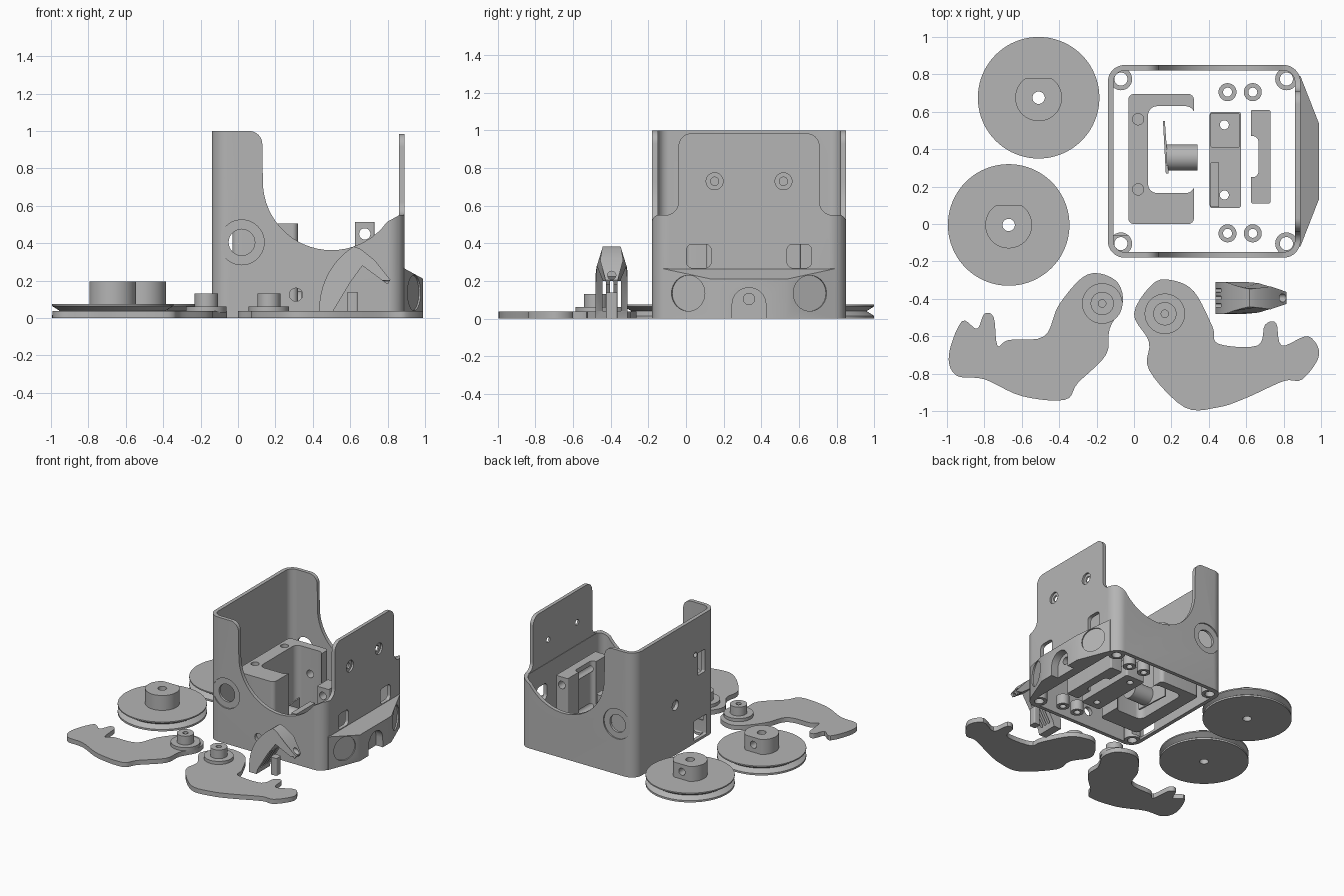
import bpy, bmesh, math

if "Cube" in bpy.data.objects:
    bpy.data.objects.remove(bpy.data.objects["Cube"])

grey = bpy.data.materials.new("light_grey")
grey.use_nodes = True
shade = (.46, .46, .46, 1)
grey.diffuse_color = shade
grey.node_tree.nodes["Principled BSDF"].inputs["Base Color"].default_value = shade
parts = []


def make(name, bm):
    """Turn a bmesh into a grey object in the scene."""
    bmesh.ops.recalc_face_normals(bm, faces=bm.faces)
    mesh = bpy.data.meshes.new(name)
    bm.to_mesh(mesh)
    bm.free()
    mesh.materials.append(grey)
    obj = bpy.data.objects.new(name, mesh)
    bpy.context.collection.objects.link(obj)
    return obj


def prism(name, outline, axis, start, end):
    """Extrude a flat outline along an axis."""
    def place(u, v, w):
        return {"X": (w, u, v), "Y": (u, w, v), "Z": (u, v, w)}[axis]
    bm = bmesh.new()
    low = [bm.verts.new(place(u, v, start)) for u, v in outline]
    high = [bm.verts.new(place(u, v, end)) for u, v in outline]
    bm.faces.new(low)
    bm.faces.new(high)
    for i in range(len(outline)):
        bm.faces.new((low[i - 1], low[i], high[i], high[i - 1]))
    return make(name, bm)


def lathe(name, profile, centre_x, centre_y, segments=64):
    """Spin a closed loop of (radius, height) round an upright axis."""
    bm = bmesh.new()
    rings = []
    for i in range(segments):
        turn = math.tau * i / segments
        rings.append([bm.verts.new((centre_x + radius * math.cos(turn),
                                    centre_y + radius * math.sin(turn), height))
                      for radius, height in profile])
    for i in range(segments):
        previous, current = rings[i - 1], rings[i]
        for k in range(len(profile)):
            bm.faces.new((previous[k - 1], current[k - 1], current[k], previous[k]))
    return make(name, bm)


def arc(u, v, radius, start, end, steps=10):
    """Points on an arc whose angles are counted in quarter turns."""
    turns = [math.pi / 2 * (start + (end - start) * i / steps) for i in range(steps + 1)]
    return [(u + radius * math.cos(t), v + radius * math.sin(t)) for t in turns]


def circle(u, v, radius):
    return arc(u, v, radius, 0, 4, 40)[:-1]


def rounded(left, right, bottom, top, radius):
    """Rectangle with rounded corners."""
    corners = ((right - radius, top - radius), (left + radius, top - radius),
               (left + radius, bottom + radius), (right - radius, bottom + radius))
    return [p for k, (u, v) in enumerate(corners) for p in arc(u, v, radius, k, k + 1)]


def smooth_loop(points, steps=5):
    """Closed curve running through every point."""
    result = []
    for i in range(len(points)):
        a, b, c, d = (points[(i + k) % len(points)] for k in range(4))
        for t in (k / steps for k in range(steps)):
            result.append(tuple(
                q + t / 2 * (r - p + t * (2 * p - 5 * q + 4 * r - s + t * (3 * (q - r) + s - p)))
                for p, q, r, s in zip(a, b, c, d)))
    return result


def combine(obj, tool, mode="DIFFERENCE"):
    """Apply a boolean and discard the tool."""
    modifier = obj.modifiers.new("boolean", "BOOLEAN")
    modifier.operation, modifier.object, modifier.solver = mode, tool, "EXACT"
    bpy.context.view_layer.update()
    evaluated = obj.evaluated_get(bpy.context.evaluated_depsgraph_get())
    mesh = bpy.data.meshes.new_from_object(evaluated)
    obj.modifiers.clear()
    obj.data = mesh
    bpy.data.objects.remove(tool)


def cut(obj, outline, axis, start=-2, end=2):
    combine(obj, prism("cutter", outline, axis, start, end))


def add(obj, outline, axis, start, end):
    combine(obj, prism("addition", outline, axis, start, end), "UNION")


middle = .335  # symmetry plane of the housing in y

# Housing: rounded tube with screw bosses in the corners
housing = prism("housing", rounded(-.14, .89, -.18, .85, .09), "Z", 0, 1)
cut(housing, rounded(-.11, .86, -.15, .82, .06), "Z")
for x in (-.07, .815):
    for y in (middle - .44, middle + .44):
        add(housing, circle(x, y, .06), "Z", 0, .12)
        cut(housing, circle(x, y, .035), "Z")

# Sweeping openings in the two side walls
sweep = [(.06, 2)] + arc(.06, .93, .07, 1, 0) + arc(.5, .73, .367, 2, 3.6, 24)
cut(housing, sweep + [(.862, .55), (.862, 2)], "Y")

# Shoulders of the narrow panel
shoulder = [(-1, 2), (middle, 2), (middle, .985)] + arc(.03, .915, .07, 1, 2)
shoulder += arc(-.11, .62, .07, 0, -1) + [(-1, .55)]
cut(housing, shoulder, "X", .8)
cut(housing, [(2 * middle - y, z) for y, z in shoulder], "X", .8)

# Wedge below the panel, sloping on top, with an arched notch
half_plan = [(.87, -.455), (.89, -.455), (.99, -.2)]
plan = half_plan + [(x, -y) for x, y in reversed(half_plan)]
wedge = prism("wedge", [(x, y + middle) for x, y in plan], "Z", 0, 1)
for vertex in wedge.data.vertices:
    if vertex.co.z:
        vertex.co.z = .265 - .55 * (vertex.co.x - .89)
combine(housing, wedge, "UNION")
cut(housing, [(middle - .1, -1), (middle + .1, -1)] + arc(middle, .075, .09, 0, 2), "X", .93)
cut(housing, circle(middle, .105, .03), "X", .8)

for side in (-1, 1):
    # Shallow round recess in the slanted face of the wedge
    disc = prism("recess", circle(0, 0, .095), "X", 0, .1)
    disc.location = (.932, middle + side * .32, .135)
    disc.rotation_euler.z = side * math.atan(.4)
    combine(housing, disc)
    # Panel screw holes and windows
    screw = middle + side * .183
    cut(housing, circle(screw, .73, .022), "X", .8)
    cut(housing, circle(screw, .73, .045), "X", .875)
    window = middle + side * .267
    cut(housing, rounded(window - .065, window + .065, .27, .395, .03), "X", .8)

# Pivot holes, recessed on the outside
cut(housing, circle(.02, .405, .07), "Y")
cut(housing, circle(.02, .405, .12), "Y", -1, -.17)
cut(housing, circle(.02, .405, .12), "Y", .84, 1)
cut(housing, circle(.31, .125, .035), "Y", -1, 0)

# Connector openings in the tall wall
for opening in (circle(middle, .4, .04), circle(.08, .71, .02),
                rounded(-.06, .1, .02, .18, .01), rounded(-.04, .05, .53, .71, .01)):
    cut(housing, opening, "X", -1, 0)

# Motor bracket
bracket = prism("motor_bracket", rounded(-.03, .32, 0, .695, .03), "Z", 0, .505)
cut(bracket, rounded(.075, .325, .165, .63, .05), "Z")
for y in (.185, .56):
    cut(bracket, circle(.022, y, .03), "Z", .4)
cut(bracket, circle(.2, .3, .03), "Y", .5)

# Lever with a round stub
prism("lever_plate", [(.155, .55), (.165, .55), (.185, .27), (.17, .27)], "Z", 0, .13)
prism("lever_stub", circle(.355, .075, .07), "X", .175, .34)

# Mounting plate with raised blocks
plate = prism("mounting_plate", rounded(.405, .572, .085, .6, .015), "Z", 0, .1)
add(plate, rounded(.41, .455, .09, .33, .005), "Z", .05, .25)
add(plate, rounded(.41, .565, .41, .59, .005), "Z", .05, .15)
for y in (.155, .53):
    cut(plate, circle(.483, y, .024), "Z")

# Upright clip bar
clip = prism("clip_bar", rounded(.625, .73, .11, .61, .01), "Z", 0, .515)
cut(clip, rounded(.5, .665, .25, .47, .03), "Z")
for z in (.15, .45):
    cut(clip, circle(.678, z, .03), "Y")

# Loose spacers
for x in (.5, .635):
    for y in (-.05, .705):
        lathe("spacer", [(.024, 0), (.048, 0), (.048, .08), (.024, .08)], x, y)

# Grooved pulleys, each with a flat on its hub
groove = [(.033, 0), (.325, 0), (.325, .015), (.285, .04), (.325, .065), (.325, .075)]
hub = [(.125, .075), (.125, .195), (.033, .195)]
for x, y in ((-.51, .675), (-.67, -.005)):
    pulley = lathe("pulley", groove + hub, x, y, 80)
    cut(pulley, rounded(x - .2, x + .2, y + .105, y + .4, .01), "Z", .075)
    cut(pulley, circle(x, .135, .028), "Y", y, y + 1)

# Flat wings with stepped pivots
right_wing = [(-.06, -.42), (-.1, -.3), (-.25, -.27), (-.4, -.43), (-.48, -.6), (-.67, -.62),
              (-.73, -.65), (-.75, -.5), (-.8, -.48), (-.84, -.56), (-.92, -.52), (-.99, -.7),
              (-.95, -.81), (-.8, -.83), (-.6, -.92), (-.37, -.94), (-.3, -.85), (-.15, -.7),
              (-.13, -.56)]
left_wing = [(0, -.48), (.1, -.32), (.2, -.3), (.32, -.36), (.42, -.55), (.45, -.64),
             (.66, -.65), (.7, -.54), (.76, -.53), (.79, -.65), (.93, -.6), (.99, -.7),
             (.9, -.83), (.8, -.84), (.6, -.93), (.45, -.98), (.27, -.98), (.08, -.78),
             (.08, -.63)]
step = [(.02, .03), (.108, .03), (.108, .062), (.062, .062), (.062, .132), (.02, .132)]
for side, outline, x, y in (("right", right_wing, -.17, -.425), ("left", left_wing, .165, -.48)):
    prism(side + "_wing", smooth_loop(outline), "Z", 0, .037)
    lathe(side + "_wing_pivot", step, x, y)

# Curved beak, narrowing to its top and its tip
beak_y = -.395
profile = [(.435, 0)] + arc(.83, .05, .395, 2, 1.36) + [(.655, .37), (.73, .31), (.815, .205)]
profile += [(.8, .18), (.665, .28), (.6, .19), (.51, .04), (.5, 0)]
beak = prism("beak", profile, "Y", -.085, .085)
for vertex in beak.data.vertices:
    x, y, z = vertex.co
    vertex.co.y = beak_y + y * min(1, 1 - 3.6 * (z - .26), 1 - 4 * (x - .66))
for offset in (-.04, 0, .04):
    y = beak_y + offset
    cut(beak, rounded(y - .01, y + .01, .04, .2, .005), "X")
cut(beak, circle(beak_y, .23, .022), "X", .74)
prism("beak_foot", rounded(.585, .64, beak_y - .03, beak_y + .03, .01), "Z", 0, .14)

# Smooth the curves and keep the edges crisp
bpy.ops.object.select_all(action="DESELECT")
for obj in bpy.context.collection.objects:
    if obj.type == "MESH" and grey.name in obj.data.materials:
        obj.select_set(True)
        bpy.context.view_layer.objects.active = obj
bpy.ops.object.shade_smooth_by_angle(angle=math.radians(30))
